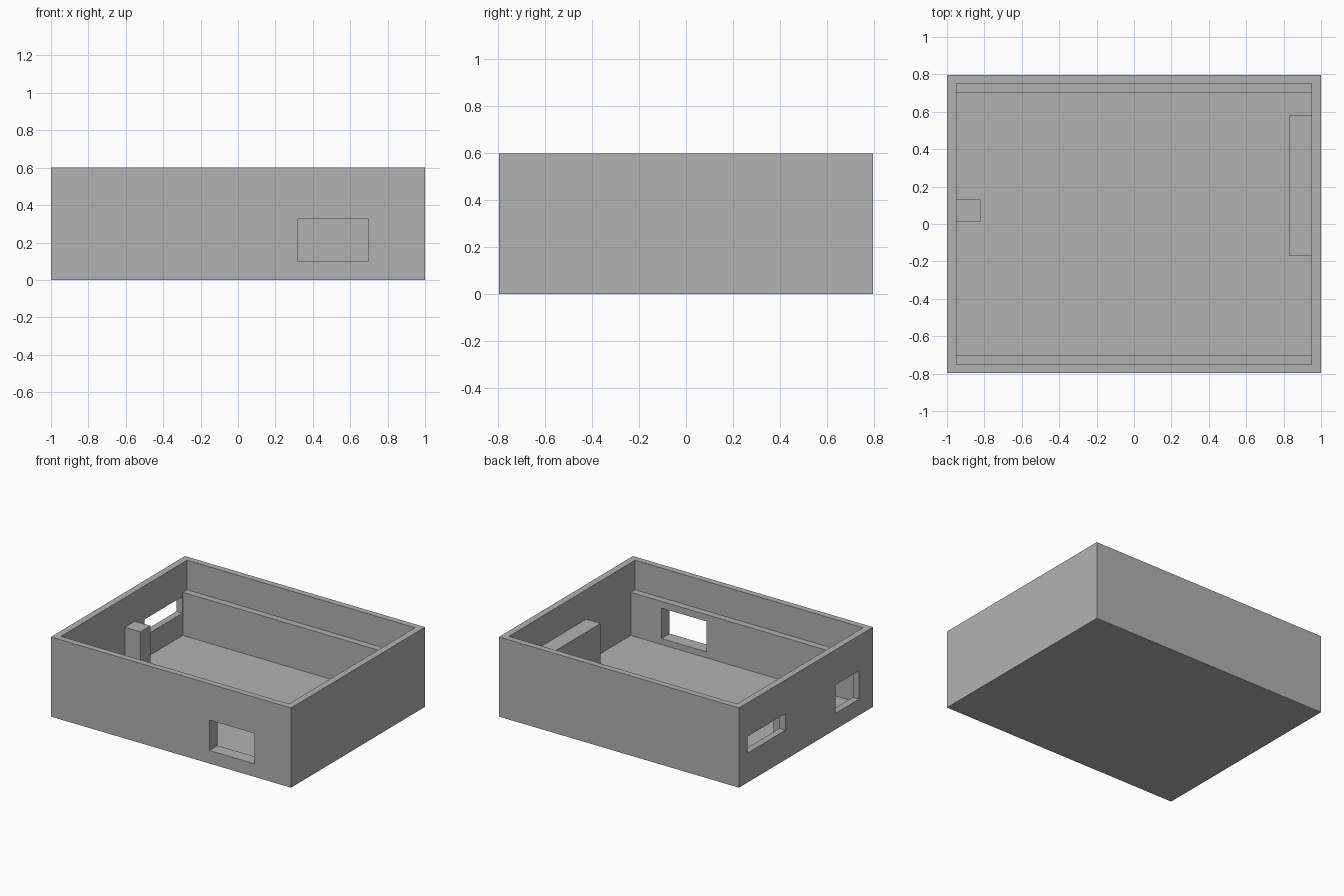
import bpy
import bmesh

if "Cube" in bpy.data.objects:
    bpy.data.objects.remove(bpy.data.objects["Cube"])

grey = bpy.data.materials.new("plain grey")
grey.diffuse_color = (0.448, 0.448, 0.448, 1)
grey.use_nodes = True
grey.node_tree.nodes["Principled BSDF"].inputs["Base Color"].default_value = grey.diffuse_color


def prism(name, profile, x0, x1):
    """Extrude a (y, z) profile along x."""
    bm = bmesh.new()
    base = bm.faces.new([bm.verts.new((x0, y, z)) for y, z in profile])
    ext = bmesh.ops.extrude_face_region(bm, geom=[base])
    moved = [v for v in ext["geom"] if isinstance(v, bmesh.types.BMVert)]
    bmesh.ops.translate(bm, verts=moved, vec=(x1 - x0, 0, 0))
    bmesh.ops.recalc_face_normals(bm, faces=bm.faces)
    mesh = bpy.data.meshes.new(name)
    bm.to_mesh(mesh)
    bm.free()
    mesh.materials.append(grey)
    obj = bpy.data.objects.new(name, mesh)
    bpy.context.collection.objects.link(obj)
    return obj


def box(name, x, y, z):
    return prism(name, [(y[0], z[0]), (y[1], z[0]), (y[1], z[1]), (y[0], z[1])], *x)


def cut(target, cutter):
    mod = target.modifiers.new(cutter.name, 'BOOLEAN')
    mod.operation = 'DIFFERENCE'
    mod.solver = 'EXACT'
    mod.object = cutter
    cutter.hide_render = True
    cutter.display_type = 'WIRE'


FLOOR, LEDGE, TOP = 0.053, 0.378, 0.6

# Open shell: the stepped cavity leaves a ledge along the front and back walls
shell = box("room_shell", (-1, 1), (-0.797, 0.797), (0, TOP))
half = [(0.70, FLOOR), (0.70, LEDGE), (0.75, LEDGE), (0.75, TOP + 0.1)]
cavity = prism("cavity_cutter", half + [(-y, z) for y, z in reversed(half)], -0.95, 0.95)
cut(shell, cavity)

# Window openings
cut(shell, box("front_window_cutter", (0.32, 0.695), (-0.9, -0.6), (0.098, 0.327)))
cut(shell, box("left_wide_window_cutter", (-1.1, -0.9), (0.245, 0.695), (0.222, 0.347)))
cut(shell, box("left_square_window_cutter", (-1.1, -0.9), (-0.63, -0.35), (0.122, 0.335)))

# Built-in blocks standing on the floor against the side walls
box("left_pillar", (-0.95, -0.82), (0.01, 0.13), (FLOOR, LEDGE))
box("right_counter", (0.83, 0.95), (-0.17, 0.58), (FLOOR, LEDGE))
